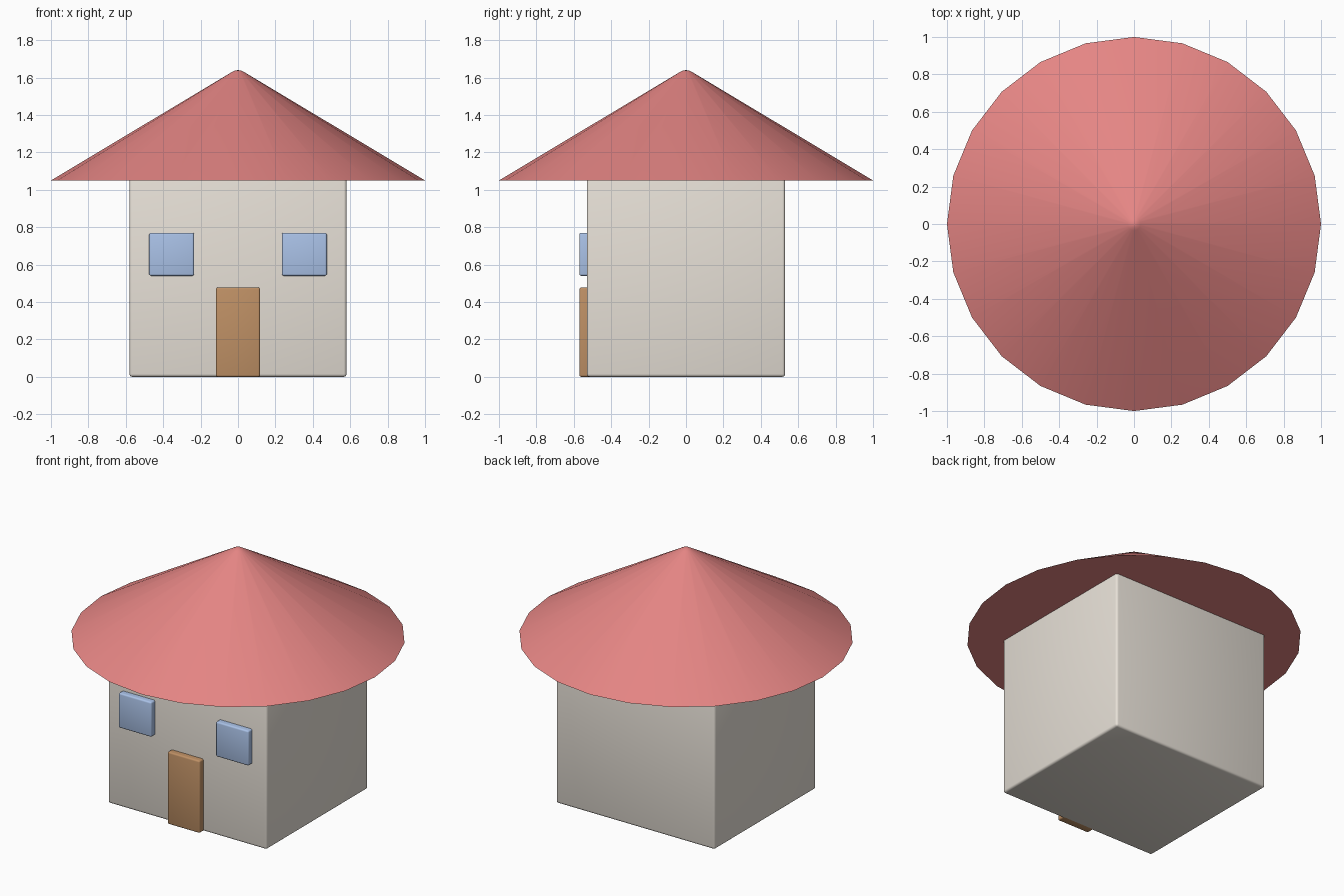
import bpy, bmesh, math
from mathutils import Matrix, Vector

cube = bpy.data.objects.get("Cube")
if cube:
    bpy.data.objects.remove(cube, do_unlink=True)


def material(name, rgb):
    mat = bpy.data.materials.new(name)
    mat.use_nodes = True
    colour = (*rgb, 1)
    mat.diffuse_color = colour
    mat.node_tree.nodes["Principled BSDF"].inputs["Base Color"].default_value = colour
    return mat


def finish(name, bm, mat):
    bmesh.ops.recalc_face_normals(bm, faces=bm.faces[:])
    mesh = bpy.data.meshes.new(name)
    bm.to_mesh(mesh)
    bm.free()
    mesh.materials.append(mat)
    obj = bpy.data.objects.new(name, mesh)
    bpy.context.collection.objects.link(obj)
    bpy.ops.object.select_all(action="DESELECT")
    obj.select_set(True)
    bpy.context.view_layer.objects.active = obj
    bpy.ops.object.shade_smooth_by_angle(angle=math.radians(35))
    return obj


def rounded_box(name, low, high, bevel, mat):
    low, high = Vector(low), Vector(high)
    bm = bmesh.new()
    place = Matrix.Translation((low + high) / 2) @ Matrix.Diagonal((*(high - low), 1))
    bmesh.ops.create_cube(bm, size=1, matrix=place)
    bmesh.ops.bevel(bm, geom=bm.edges[:], offset=bevel, segments=3,
                    profile=0.5, affect="EDGES")
    return finish(name, bm, mat)


plaster = material("warm plaster", (0.80, 0.75, 0.68))
red = material("roof red", (0.78, 0.235, 0.23))
glass = material("window blue", (0.41, 0.55, 0.82))
wood = material("door brown", (0.52, 0.28, 0.13))

# House body
rounded_box("walls", (-0.58, -0.53, 0), (0.58, 0.53, 1.06), 0.015, plaster)

# Door and the pair of windows on the front
rounded_box("door", (-0.118, -0.57, 0), (0.118, -0.50, 0.477), 0.01, wood)
for side, x in (("left", 0.355), ("right", -0.355)):
    rounded_box(side + "_window", (x - 0.12, -0.57, 0.54), (x + 0.12, -0.50, 0.77),
                0.01, glass)

# Conical roof with a softened tip and a flat underside
SIDES = 24
bm = bmesh.new()
rings = []
for radius, z in ((1, 1.05), (0.035, 1.628), (0.018, 1.637)):
    rings.append([bm.verts.new((radius * math.cos(math.tau * i / SIDES),
                                radius * math.sin(math.tau * i / SIDES), z))
                  for i in range(SIDES)])
for lower, upper in zip(rings, rings[1:]):
    for i in range(SIDES):
        j = (i + 1) % SIDES
        bm.faces.new((lower[i], lower[j], upper[j], upper[i]))
tip = bm.verts.new((0, 0, 1.64))
for i in range(SIDES):
    bm.faces.new((rings[-1][i], rings[-1][(i + 1) % SIDES], tip))
bm.faces.new(rings[0][::-1])
finish("roof", bm, red)
